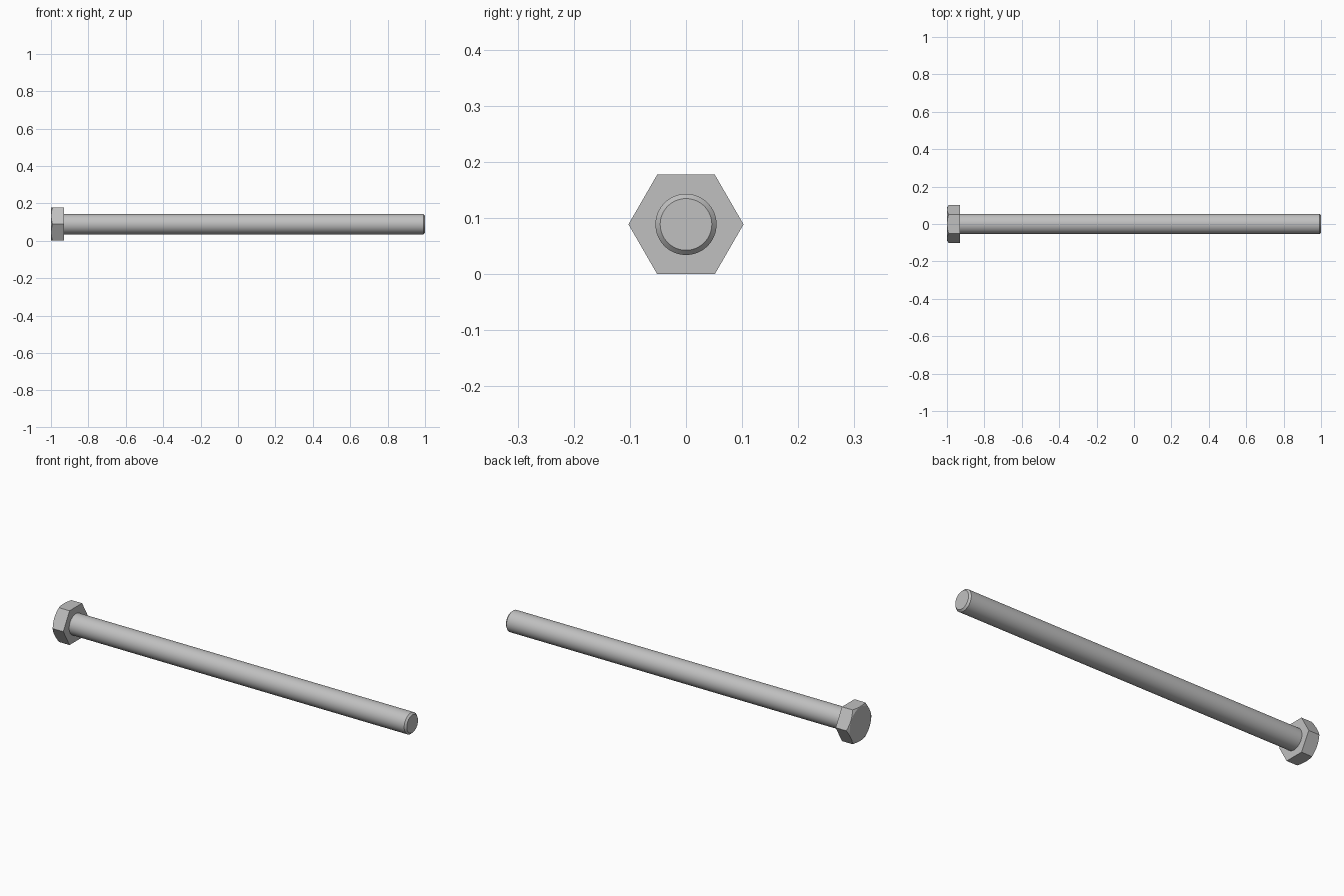
import bpy, bmesh
from math import radians, cos, sqrt
from mathutils import Matrix, Vector

cube = bpy.data.objects.get("Cube")
if cube:
    bpy.data.objects.remove(cube, do_unlink=True)

FLAT = 0.0888                    # half the width across the head flats
CORNER = FLAT / cos(radians(30))
AXIS_Z = FLAT
HEAD_START, HEAD_END, TIP = -1.0, -0.93, 1.0
SHANK_R, TIP_R = 0.0545, 0.046

steel = bpy.data.materials.new("grey steel")
steel.use_nodes = True
colour = (0.53, 0.53, 0.53, 1)
steel.diffuse_color = colour
steel.node_tree.nodes["Principled BSDF"].inputs["Base Color"].default_value = colour


def lathe(name, profile, sides):
    """Revolve (x, radius) rings about the bolt axis and cap both ends."""
    bm = bmesh.new()
    rings = []
    for x, r in profile:
        ring = []
        for i in range(sides):
            turn = Matrix.Rotation(radians(360 * i / sides), 3, 'X')
            ring.append(bm.verts.new(turn @ Vector((x, r, 0)) + Vector((0, 0, AXIS_Z))))
        rings.append(ring)
    for a, b in zip(rings, rings[1:]):
        for i in range(sides):
            j = (i + 1) % sides
            bm.faces.new((a[i], a[j], b[j], b[i]))
    bm.faces.new(rings[0])
    bm.faces.new(rings[-1])
    bmesh.ops.recalc_face_normals(bm, faces=bm.faces)
    mesh = bpy.data.meshes.new(name)
    bm.to_mesh(mesh)
    bm.free()
    mesh.materials.append(steel)
    obj = bpy.data.objects.new(name, mesh)
    bpy.context.collection.objects.link(obj)
    return obj


def activate(obj):
    bpy.ops.object.select_all(action='DESELECT')
    obj.select_set(True)
    bpy.context.view_layer.objects.active = obj


# Hexagonal head, its outer corners turned down by a shallow cone
head = lathe("hex_head", [(HEAD_START, CORNER), (HEAD_END, CORNER)], 6)
face_r, wide = FLAT * 0.98, CORNER * 1.2
depth = (wide - face_r) / sqrt(3)
cutter = lathe("head_chamfer_cutter",
               [(HEAD_START, face_r), (HEAD_START + depth, wide), (HEAD_END + 0.1, wide)], 96)
cutter.hide_render = True
trim = head.modifiers.new("corner chamfer", 'BOOLEAN')
trim.operation, trim.solver, trim.object = 'INTERSECT', 'EXACT', cutter
activate(head)
bpy.ops.object.modifier_apply(modifier=trim.name)
bpy.data.objects.remove(cutter, do_unlink=True)

# Round shank with a chamfered tip
shank = lathe("shank", [(HEAD_END - 0.01, SHANK_R), (TIP - 0.009, SHANK_R), (TIP, TIP_R)], 64)

for part in (head, shank):
    activate(part)
    bpy.ops.object.shade_smooth_by_angle(angle=radians(20))
